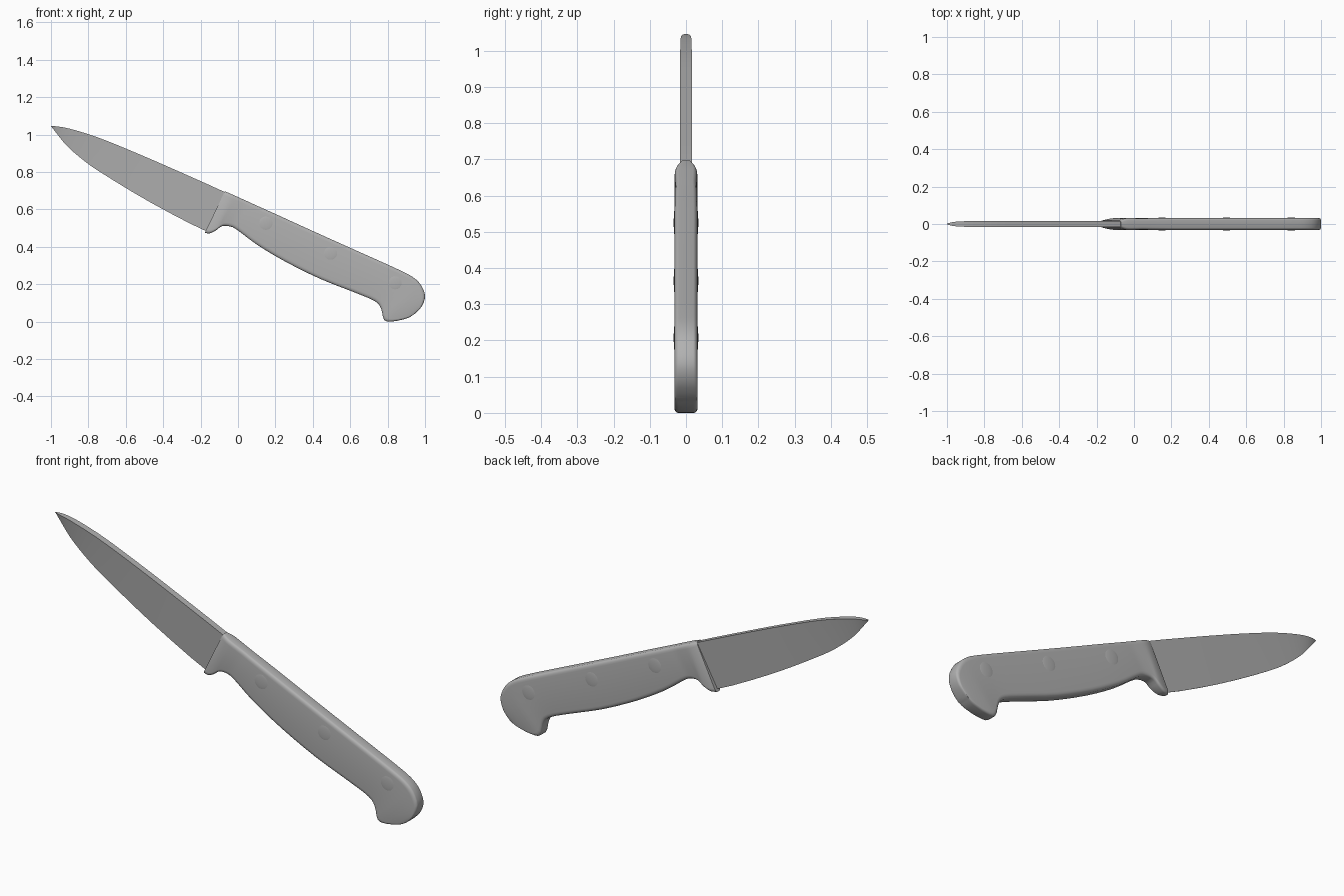
import bpy, bmesh, math
from mathutils import Vector

if "Cube" in bpy.data.objects:
    bpy.data.objects.remove(bpy.data.objects["Cube"])

steel = bpy.data.materials.new("dark_grey")
steel.diffuse_color = (0.44, 0.44, 0.44, 1)
steel.use_nodes = True
steel.node_tree.nodes["Principled BSDF"].inputs["Base Color"].default_value = steel.diffuse_color


def finish(name, bm, angle):
    bmesh.ops.recalc_face_normals(bm, faces=bm.faces[:])
    me = bpy.data.meshes.new(name)
    bm.to_mesh(me)
    bm.free()
    me.materials.append(steel)
    ob = bpy.data.objects.new(name, me)
    bpy.context.collection.objects.link(ob)
    bpy.ops.object.select_all(action='DESELECT')
    ob.select_set(True)
    bpy.context.view_layer.objects.active = ob
    bpy.ops.object.shade_smooth_by_angle(angle=math.radians(angle))
    return ob


def refine(rows, steps):
    """Catmull-Rom interpolation through station rows."""
    rows = [Vector(r) for r in rows]
    out = []
    for i in range(len(rows) - 1):
        a, b, c, d = (rows[max(i - 1, 0)], rows[i], rows[i + 1],
                      rows[min(i + 2, len(rows) - 1)])
        for s in range(steps):
            t = s / steps
            out.append(0.5 * (2 * b + (c - a) * t + (2 * a - 5 * b + 4 * c - d) * t * t
                              + (3 * b - a - 3 * c + d) * t ** 3))
    return out + [rows[-1]]


def loft(name, rows, section, steps, angle):
    """Join cross-sections; each row is top x, top z, bottom x, bottom z, half width."""
    bm = bmesh.new()
    rings = [[bm.verts.new(p) for p in section(Vector((r[0], 0, r[1])),
                                               Vector((r[2], 0, r[3])), r[4])]
             for r in refine(rows, steps)]
    n = len(rings[0])
    for a, b in zip(rings, rings[1:]):
        for i in range(n):
            j = (i + 1) % n
            bm.faces.new((a[i], a[j], b[j], b[i]))
    bm.faces.new(rings[0])
    bm.faces.new(rings[-1])
    return finish(name, bm, angle)


def wedge(top, bottom, w):
    side = Vector((0, w, 0))
    return [top - side, top + side, bottom + side * 0.06, bottom - side * 0.06]


def rounded(top, bottom, w):
    axis = (bottom - top).normalized()
    length = (bottom - top).length
    r = min(0.02, length * 0.45)
    rw = min(0.012, w * 0.6)
    pts = []
    for sy, end, start in ((1, 0, 90), (1, 1, 0), (-1, 1, 90), (-1, 0, 0)):
        for k in range(5):
            a = math.radians(start + (-1 if start else 1) * k * 22.5)
            along = r - r * math.sin(a)
            along = length - along if end else along
            pts.append(top + axis * along + Vector((0, sy * (w - rw + rw * math.cos(a)), 0)))
    return pts


# Blade: flat spine tapering to a sharp edge
loft("blade", [
    (-1.0, 1.046, -0.998, 1.042, 0.002),
    (-0.965, 1.043, -0.965, 1.0, 0.011),
    (-0.90, 1.031, -0.92, 0.945, 0.015),
    (-0.765, 0.99, -0.845, 0.877, 0.016),
    (-0.605, 0.927, -0.738, 0.80, 0.016),
    (-0.39, 0.835, -0.47, 0.638, 0.016),
    (-0.07, 0.692, -0.176, 0.486, 0.016),
    (-0.04, 0.67, -0.13, 0.50, 0.014)], wedge, 3, 35)

# Handle: tapered bolster, finger waist, straight back and hooked butt
loft("handle", [
    (-0.07, 0.697, -0.178, 0.474, 0.019),
    (-0.055, 0.69, -0.15, 0.472, 0.026),
    (-0.03, 0.679, -0.118, 0.487, 0.031),
    (0.01, 0.661, -0.085, 0.51, 0.031),
    (0.05, 0.643, -0.04, 0.508, 0.030),
    (0.10, 0.62, 0.0, 0.487, 0.031),
    (0.20, 0.575, 0.10, 0.412, 0.032),
    (0.38, 0.493, 0.25, 0.322, 0.032),
    (0.58, 0.403, 0.44, 0.228, 0.032),
    (0.75, 0.327, 0.62, 0.157, 0.032),
    (0.86, 0.277, 0.73, 0.11, 0.032),
    (0.93, 0.241, 0.765, 0.07, 0.032),
    (0.975, 0.2, 0.782, 0.008, 0.032),
    (1.0, 0.14, 0.83, 0.001, 0.032),
    (0.985, 0.085, 0.90, 0.016, 0.032),
    (0.95, 0.045, 0.93, 0.031, 0.031)], rounded, 3, 40)

# Rivets: three shallow domes on each side
for i, (x, z) in enumerate(((0.15, 0.525), (0.495, 0.365), (0.84, 0.207))):
    for side, y in (("front", -0.029), ("back", 0.029)):
        bm = bmesh.new()
        bmesh.ops.create_uvsphere(bm, u_segments=20, v_segments=12, radius=1)
        bmesh.ops.scale(bm, vec=(0.044, 0.005, 0.044), verts=bm.verts)
        bmesh.ops.translate(bm, vec=(x, y, z), verts=bm.verts)
        finish(f"rivet_{side}_{i + 1}", bm, 60)
